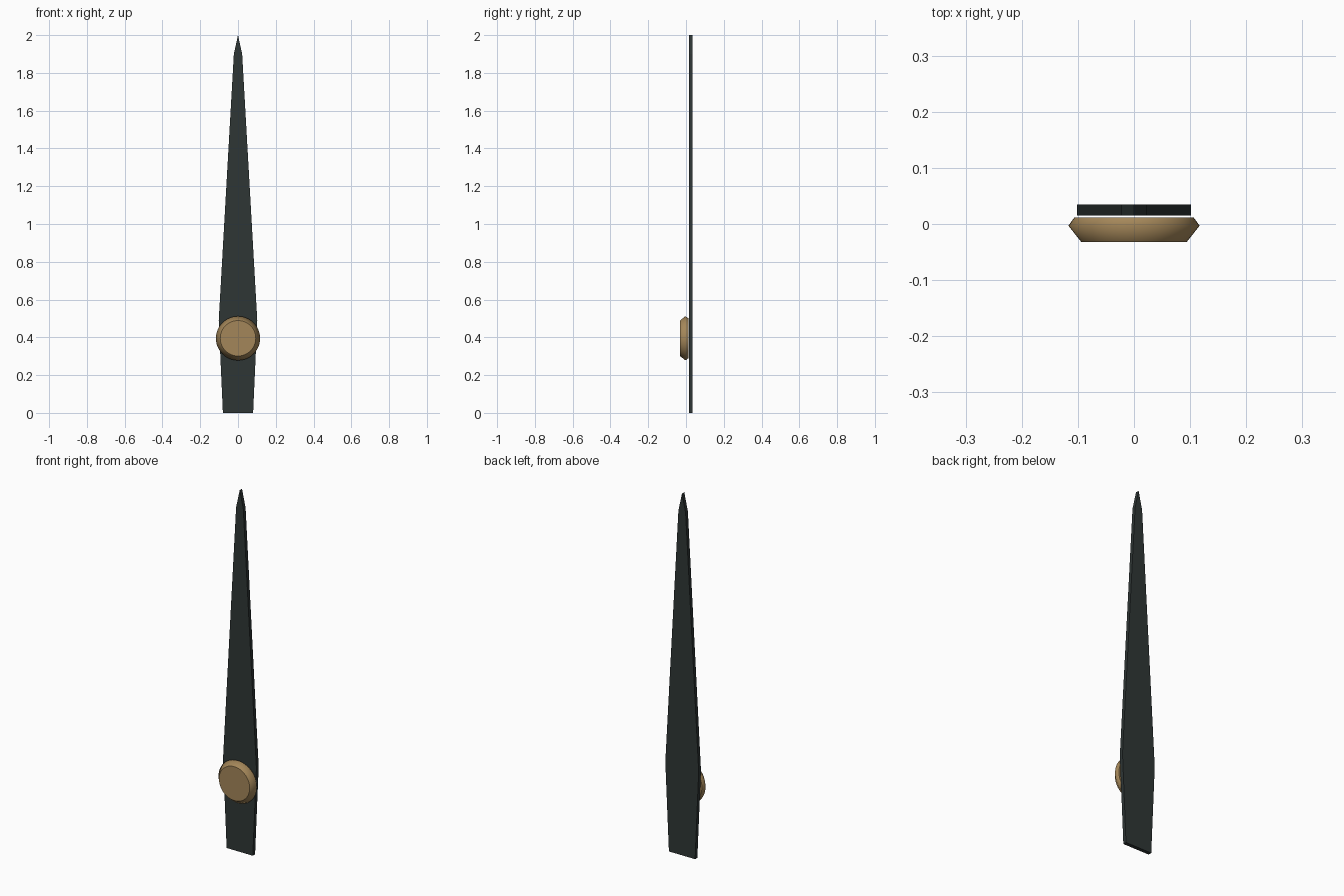
import bpy, bmesh, math

cube = bpy.data.objects.get("Cube")
if cube:
    bpy.data.objects.remove(cube, do_unlink=True)


def material(name, color):
    mat = bpy.data.materials.new(name)
    mat.use_nodes = True
    mat.diffuse_color = (*color, 1)
    mat.node_tree.nodes["Principled BSDF"].inputs["Base Color"].default_value = (*color, 1)
    return mat


def finish(name, bm, mat):
    bmesh.ops.recalc_face_normals(bm, faces=bm.faces)
    mesh = bpy.data.meshes.new(name)
    bm.to_mesh(mesh)
    bm.free()
    mesh.materials.append(mat)
    obj = bpy.data.objects.new(name, mesh)
    bpy.context.collection.objects.link(obj)
    return obj


dark = material("dark green grey", (0.028, 0.037, 0.036))
brass = material("brass", (0.37, 0.24, 0.10))

# Tapered pointer blade: half outline mirrored, then extruded backwards
half = [(0.08, 0), (0.102, 0.49), (0.022, 1.9)]
outline = half + [(0, 2)] + [(-x, z) for x, z in reversed(half)]
bm = bmesh.new()
face = bm.faces.new([bm.verts.new((x, 0.015, z)) for x, z in outline])
extruded = bmesh.ops.extrude_face_region(bm, geom=[face])
moved = [v for v in extruded["geom"] if isinstance(v, bmesh.types.BMVert)]
bmesh.ops.translate(bm, verts=moved, vec=(0, 0.02, 0))
finish("pointer_blade", bm, dark)

# Round hub cap: rings of (radius, y) with a smooth rim and flat ends
SIDES = 48
bm = bmesh.new()
rings = []
for radius, y in [(0.094, -0.032), (0.117, -0.003), (0.106, 0.012)]:
    angles = [2 * math.pi * i / SIDES for i in range(SIDES)]
    rings.append([bm.verts.new((radius * math.cos(a), y, 0.395 + radius * math.sin(a)))
                  for a in angles])
for a, b in zip(rings, rings[1:]):
    for i in range(SIDES):
        j = (i + 1) % SIDES
        bm.faces.new((a[i], a[j], b[j], b[i])).smooth = True
for ring in (rings[0], rings[-1]):
    cap = bm.faces.new(ring)
    for edge in cap.edges:
        edge.smooth = False
finish("hub_cap", bm, brass)
